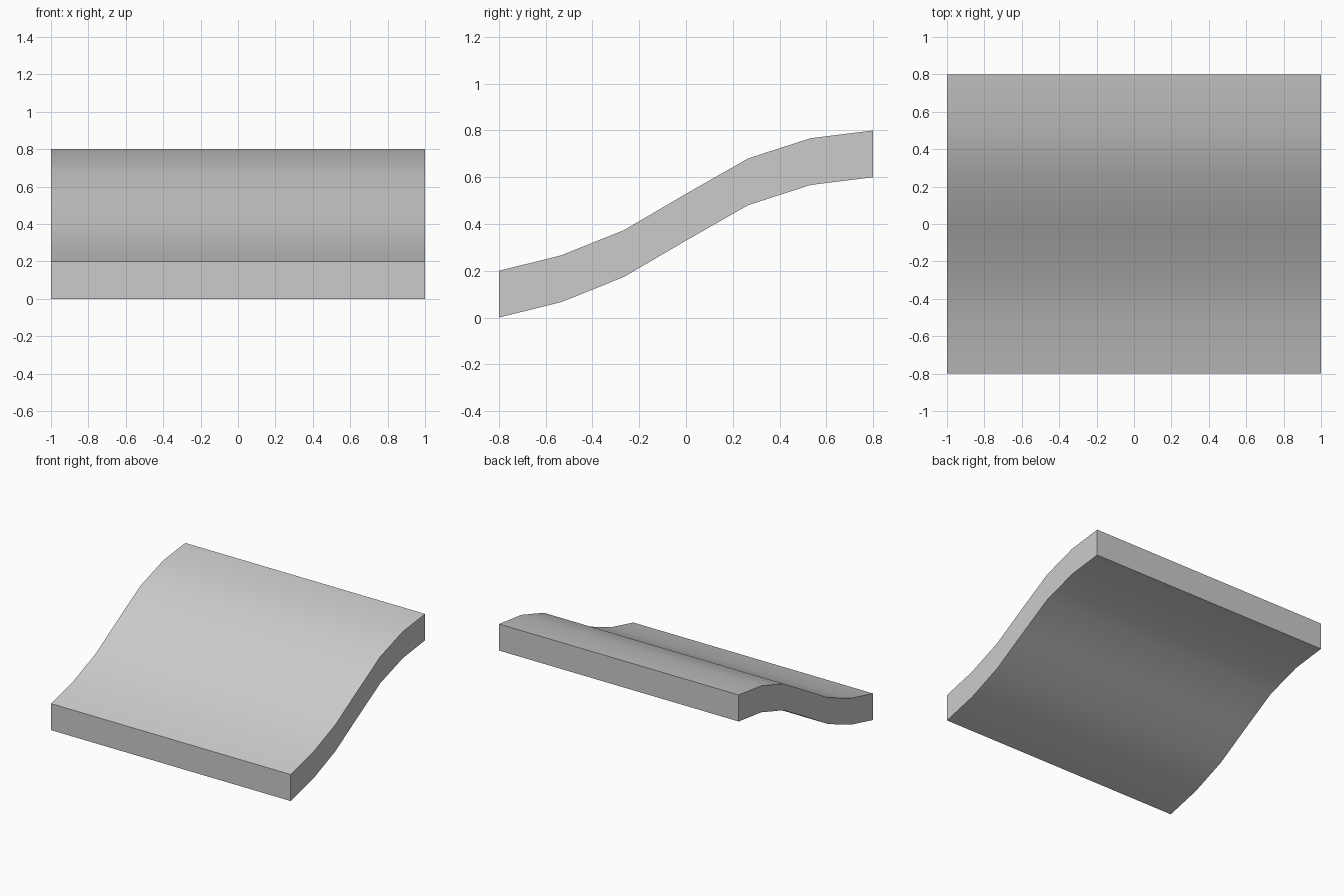
import bpy, bmesh, math

if "Cube" in bpy.data.objects:
    bpy.data.objects.remove(bpy.data.objects["Cube"])

# S-shaped side profile: heights of the underside at even steps in y
HEIGHTS = [0.0, 0.066, 0.173, 0.329, 0.481, 0.567, 0.6]
THICKNESS = 0.2
HALF_WIDTH, HALF_DEPTH = 1.0, 0.8

step = 2 * HALF_DEPTH / (len(HEIGHTS) - 1)
lower = [(-HALF_DEPTH + i * step, z) for i, z in enumerate(HEIGHTS)]
upper = [(y, z + THICKNESS) for y, z in reversed(lower)]

# Curved slab: closed outline extruded along x
bm = bmesh.new()
side = bm.faces.new([bm.verts.new((-HALF_WIDTH, y, z)) for y, z in lower + upper])
result = bmesh.ops.extrude_face_region(bm, geom=[side], use_keep_orig=True)
moved = [v for v in result["geom"] if isinstance(v, bmesh.types.BMVert)]
bmesh.ops.translate(bm, verts=moved, vec=(2 * HALF_WIDTH, 0, 0))
bmesh.ops.recalc_face_normals(bm, faces=bm.faces)

mesh = bpy.data.meshes.new("curved_slope_panel")
bm.to_mesh(mesh)
bm.free()
panel = bpy.data.objects.new("curved_slope_panel", mesh)
bpy.context.collection.objects.link(panel)

# Smooth top and underside, crisp outer edges
bpy.context.view_layer.objects.active = panel
panel.select_set(True)
bpy.ops.object.shade_smooth_by_angle(angle=math.radians(30))
